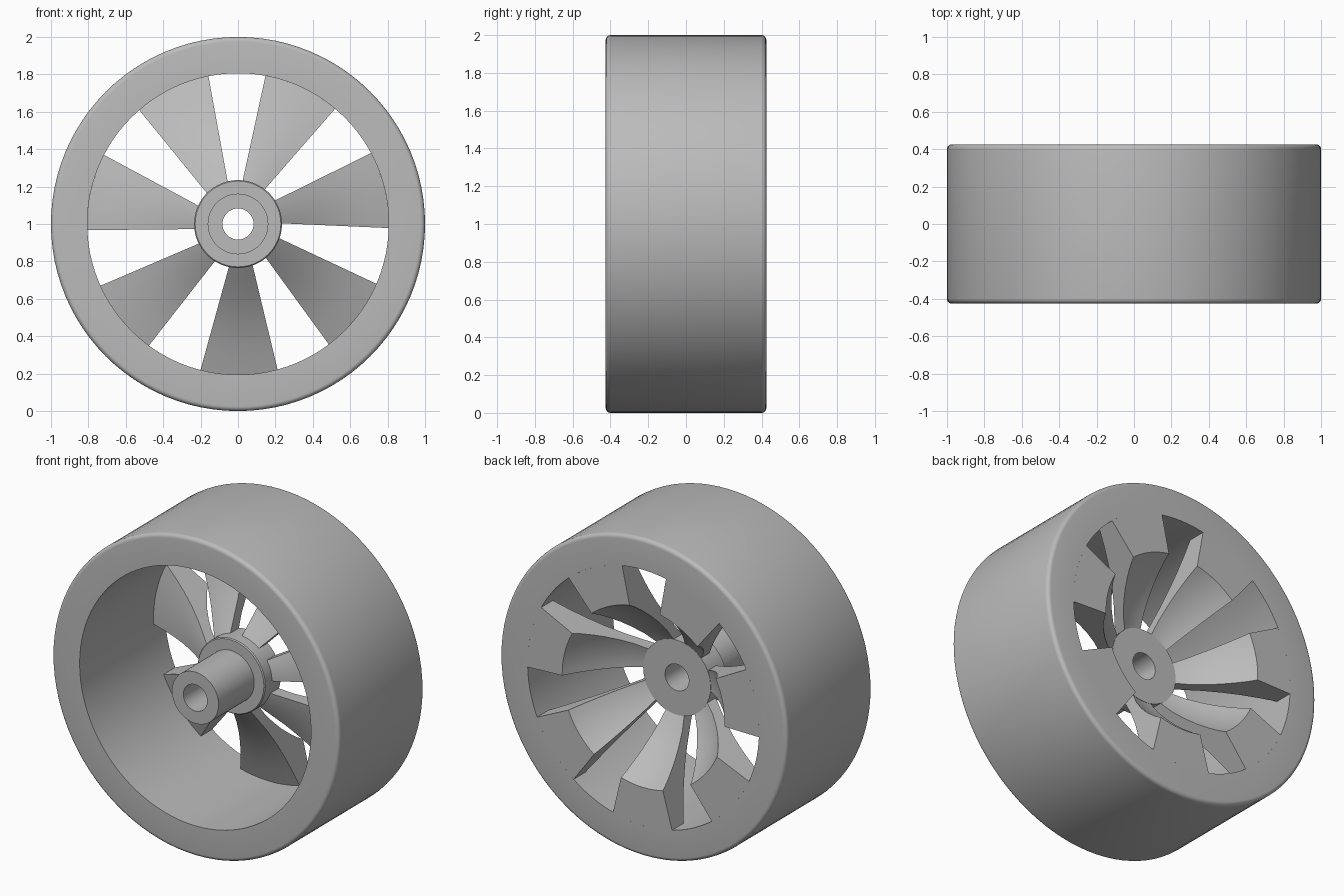
import bpy
import bmesh
from math import atan2, cos, sin, radians, tau

cube = bpy.data.objects.get("Cube")
if cube:
    bpy.data.objects.remove(cube, do_unlink=True)

grey = bpy.data.materials.new("plain grey")
grey.use_nodes = True
colour = (0.5, 0.5, 0.5, 1)
grey.diffuse_color = colour
grey.node_tree.nodes["Principled BSDF"].inputs["Base Color"].default_value = colour

SPOKES = 7
R_HUB, R_RIM = 0.235, 0.806
Y_BACK, Y_FRONT = 0.425, -0.425


def finish(name, bm):
    bmesh.ops.recalc_face_normals(bm, faces=bm.faces)
    mesh = bpy.data.meshes.new(name)
    bm.to_mesh(mesh)
    bm.free()
    mesh.materials.append(grey)
    obj = bpy.data.objects.new(name, mesh)
    bpy.context.collection.objects.link(obj)
    bpy.ops.object.select_all(action="DESELECT")
    obj.select_set(True)
    bpy.context.view_layer.objects.active = obj
    bpy.ops.object.shade_smooth_by_angle(angle=radians(28))
    return obj


def point(bm, r, y, angle):
    return bm.verts.new((r * cos(angle), y, 1 + r * sin(angle)))


def skin(bm, rings, closed):
    """Bridge neighbouring closed profile loops."""
    count = len(rings)
    for i in range(count if closed else count - 1):
        a, b = rings[i], rings[(i + 1) % count]
        for j in range(len(a)):
            k = (j + 1) % len(a)
            bm.faces.new((a[j], a[k], b[k], b[j]))


def lathe(name, profile, segments):
    bm = bmesh.new()
    rings = [[point(bm, r, y, tau * i / segments) for r, y in profile]
             for i in range(segments)]
    skin(bm, rings, True)
    return finish(name, bm)


# Rim: deep ring with rounded outer edges
fillet = 0.025
corner = [radians(a) for a in range(0, 91, 18)]
rim = [(R_RIM, Y_FRONT)]
rim += [(1 - fillet + fillet * sin(a), Y_FRONT + fillet - fillet * cos(a)) for a in corner]
rim += [(1 - fillet + fillet * cos(a), Y_BACK - fillet + fillet * sin(a)) for a in corner]
rim += [(R_RIM, Y_BACK)]
lathe("rim", rim, 96)

# Hub: collar with a long sleeve and an axle hole
lathe("hub", [(0.083, Y_FRONT), (0.162, Y_FRONT), (0.162, -0.07),
              (R_HUB - 0.006, -0.07), (R_HUB, -0.064),
              (R_HUB, 0.09), (0.083, 0.09)], 64)

# Spoke cross-section: dished front, and a flat back that drops into a bowl
section = [(0.23, 0.0), (0.3, 0.05), (0.4, 0.12), (0.5, 0.18), (0.6, 0.23),
           (0.7, 0.272), (R_RIM, 0.31), (R_RIM, Y_BACK), (0.565, Y_BACK),
           (0.535, 0.375), (0.49, 0.315), (0.44, 0.255), (0.38, 0.195),
           (0.31, 0.135), (0.23, 0.085)]


def edge_angle(r, hub_deg, rim_deg):
    """Angle along a straight spoke edge at radius r."""
    t = (r - R_HUB) / (R_RIM - R_HUB)
    a, b = radians(hub_deg), radians(rim_deg)
    x = R_HUB * cos(a) * (1 - t) + R_RIM * cos(b) * t
    z = R_HUB * sin(a) * (1 - t) + R_RIM * sin(b) * t
    return atan2(z, x)


def spoke(name, turn):
    bm = bmesh.new()
    steps = 8
    rings = []
    for i in range(steps + 1):
        ring = []
        for r, y in section:
            start = edge_angle(r, -102, -104.4)
            end = edge_angle(r, -70.5, -74.8)
            ring.append(point(bm, r, y, turn + start + (end - start) * i / steps))
        rings.append(ring)
    skin(bm, rings, False)
    bm.faces.new(rings[0])
    bm.faces.new(rings[-1])
    return finish(name, bm)


for n in range(SPOKES):
    spoke(f"spoke_{n + 1}", tau * n / SPOKES)
